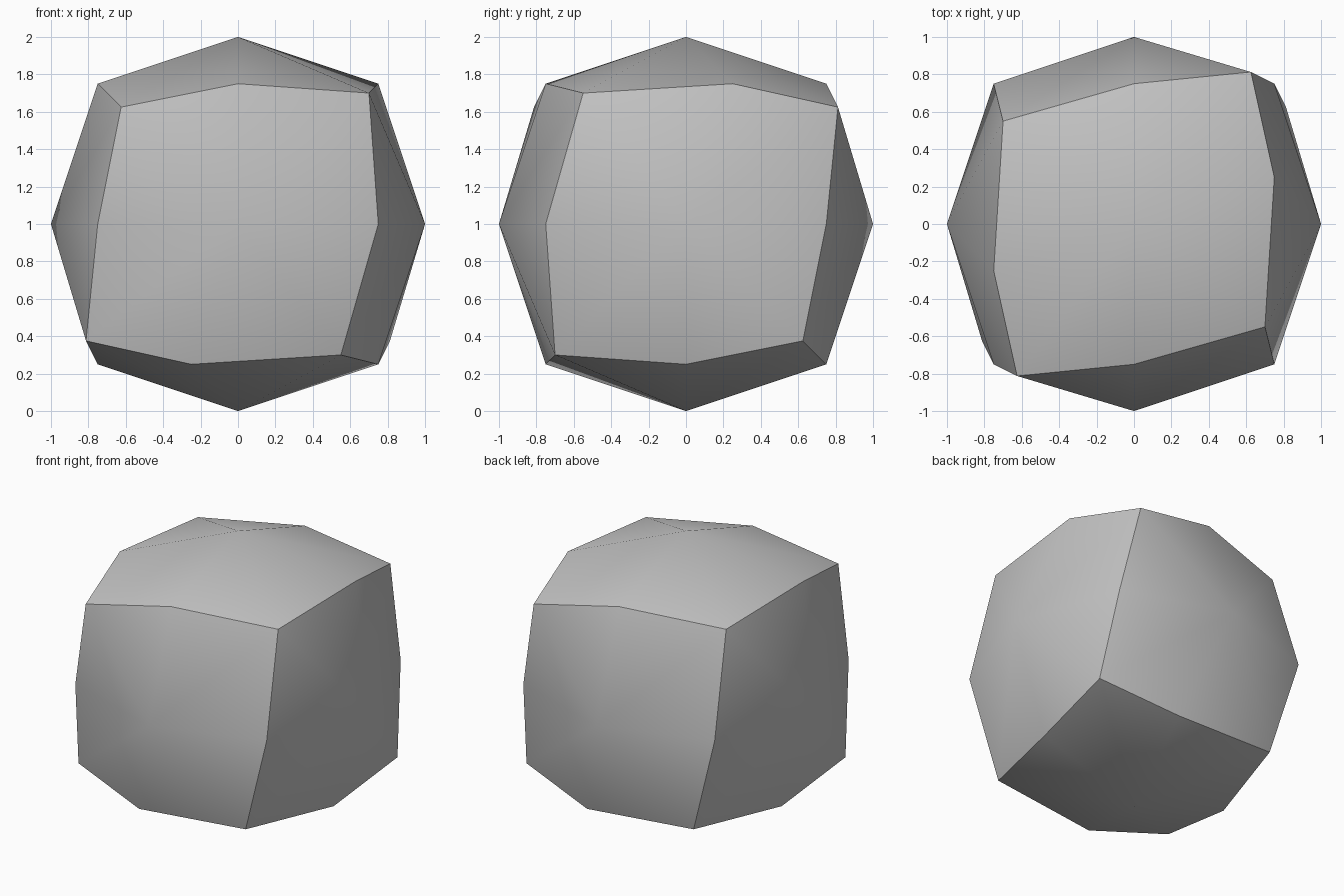
import bpy, bmesh, math
from mathutils import Vector

cube = bpy.data.objects.get("Cube")
if cube:
    bpy.data.objects.remove(cube, do_unlink=True)

# One flat stone-grey material
grey = bpy.data.materials.new("plain_grey")
grey.use_nodes = True
grey.diffuse_color = (0.55, 0.55, 0.55, 1)
grey.node_tree.nodes["Principled BSDF"].inputs["Base Color"].default_value = (0.55, 0.55, 0.55, 1)

# Points of a once-divided cube, keyed by their place on it (-1, 0, 1 per axis).
# Only half is listed; the rest is a half turn around z.
half = {
    # peaks of the sides
    (1, 0, 0): (1, 0, 0), (0, -1, 0): (0, -1, 0),
    (0, 0, 1): (0, 0, 1), (0, 0, -1): (0, 0, -1),
    # middles of the cube edges
    (0, -1, 1): (0, -0.75, 0.75), (1, 0, 1): (0.75, 0.25, 0.75),
    (1, 0, -1): (0.75, 0, -0.75), (0, -1, -1): (-0.25, -0.75, -0.75),
    (1, -1, 0): (0.75, -0.75, 0), (1, 1, 0): (0.75, 0.75, 0),
    # corners
    (-1, -1, 1): (-0.625, -0.8125, 0.625), (1, -1, 1): (0.7, -0.55, 0.7),
    (1, -1, -1): (0.55, -0.7, -0.7), (-1, -1, -1): (-0.8125, -0.625, -0.625),
}
points = dict(half)
for (i, j, k), (x, y, z) in half.items():
    points[(-i, -j, k)] = (-x, -y, z)

bm = bmesh.new()
verts = {key: bm.verts.new(Vector(co) + Vector((0, 0, 1))) for key, co in points.items()}

# Each side is a fan of eight triangles around its raised peak
for axis in range(3):
    u, v = (axis + 1) % 3, (axis + 2) % 3
    for sign in (1, -1):
        peak = [0, 0, 0]
        peak[axis] = sign
        rim = sorted((key for key in points if key[axis] == sign and key != tuple(peak)),
                     key=lambda key: math.atan2(key[v], key[u]) * sign)
        for n, key in enumerate(rim):
            after = rim[(n + 1) % 8]
            face = bm.faces.new((verts[tuple(peak)], verts[key], verts[after]))
            face.smooth = True
            # Keep the twelve cube edges crisp
            bm.edges.get((verts[key], verts[after])).smooth = False

bmesh.ops.recalc_face_normals(bm, faces=bm.faces[:])
mesh = bpy.data.meshes.new("faceted_block")
bm.to_mesh(mesh)
bm.free()
mesh.materials.append(grey)
block = bpy.data.objects.new("faceted_block", mesh)
bpy.context.collection.objects.link(block)
